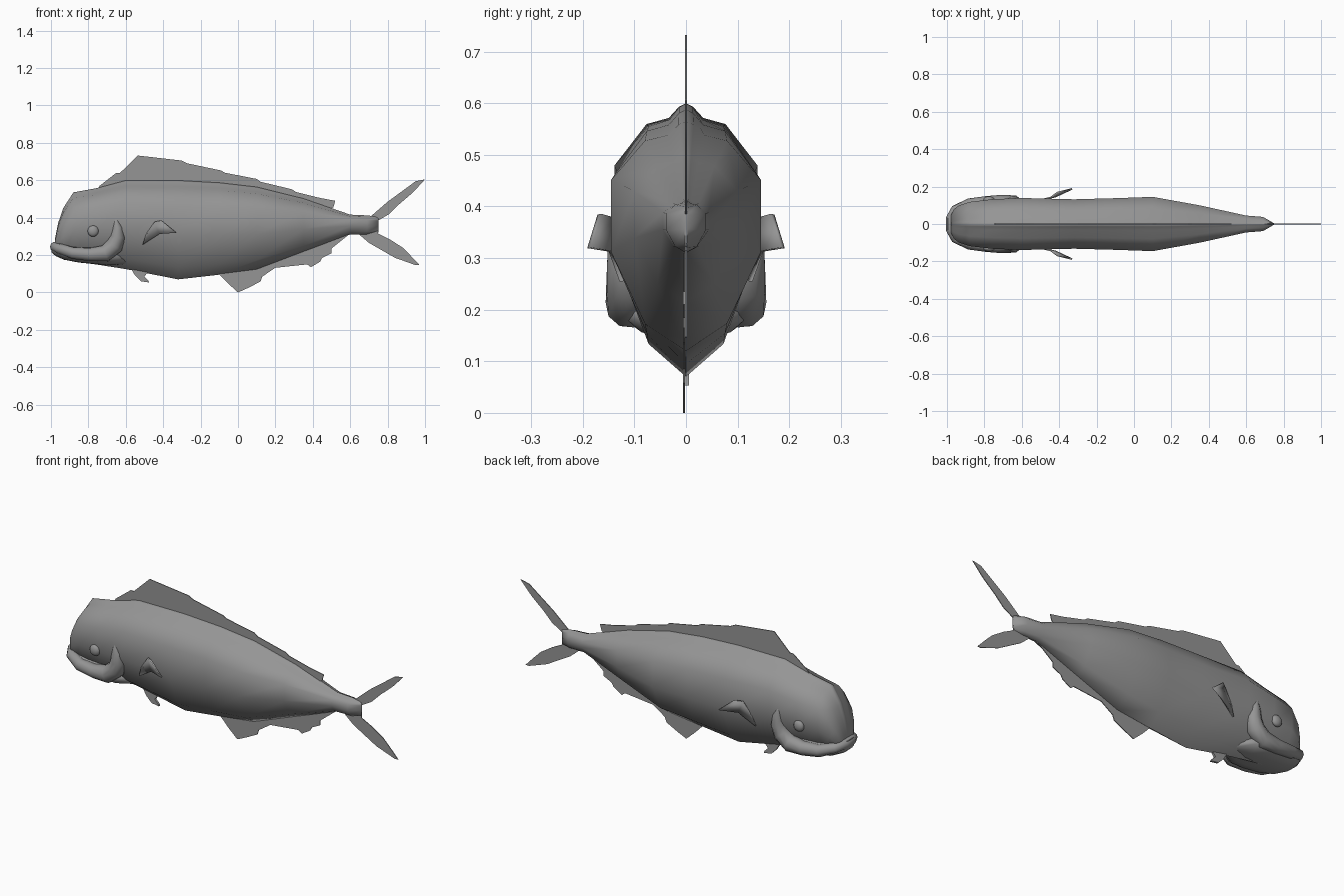
import bpy, bmesh, math
from mathutils import Vector

if "Cube" in bpy.data.objects:
    bpy.data.objects.remove(bpy.data.objects["Cube"])

grey = bpy.data.materials.new("dark_grey")
grey.diffuse_color = (.3, .3, .3, 1)
grey.use_nodes = True
grey.node_tree.nodes["Principled BSDF"].inputs["Base Color"].default_value = grey.diffuse_color


def finish(name, bm, angle=40):
    bmesh.ops.recalc_face_normals(bm, faces=bm.faces)
    me = bpy.data.meshes.new(name)
    bm.to_mesh(me)
    bm.free()
    me.materials.append(grey)
    ob = bpy.data.objects.new(name, me)
    bpy.context.collection.objects.link(ob)
    for o in bpy.context.selected_objects:
        o.select_set(False)
    bpy.context.view_layer.objects.active = ob
    ob.select_set(True)
    bpy.ops.object.shade_smooth_by_angle(angle=math.radians(angle))
    return ob


def loft(name, rings, angle=40):
    bm = bmesh.new()
    vs = [[bm.verts.new(p) for p in r] for r in rings]
    n = len(vs[0])
    for a, b in zip(vs, vs[1:]):
        for i in range(n):
            bm.faces.new((a[i], a[(i + 1) % n], b[(i + 1) % n], b[i]))
    bm.faces.new(vs[0])
    bm.faces.new(vs[-1])
    return finish(name, bm, angle)


def section_loft(name, stations, half, angle=40):
    # half: right-hand outline from top to bottom as (width, height) fractions
    loop = half + [(-u, v) for u, v in half[-2:0:-1]]
    loft(name, [[(x, u * w, b + v * (t - b)) for u, v in loop]
                for x, b, t, w in stations], angle)


def flat_fin(name, outline, y=0.0, thick=0.004):
    bm = bmesh.new()
    f = bm.faces.new([bm.verts.new((x, y - thick / 2, z)) for x, z in outline])
    r = bmesh.ops.extrude_face_region(bm, geom=[f])
    bmesh.ops.translate(bm, vec=(0, thick, 0),
                        verts=[e for e in r["geom"] if isinstance(e, bmesh.types.BMVert)])
    bmesh.ops.triangulate(bm, faces=[g for g in bm.faces if len(g.verts) > 4])
    return finish(name, bm, 20)


# Body: x, bottom, top, half width
section_loft("body", [
    (-.978, .22, .29, .05), (-.962, .19, .37, .08), (-.935, .18, .45, .10),
    (-.88, .165, .535, .118), (-.76, .15, .557, .132), (-.6, .125, .60, .139),
    (-.32, .07, .60, .132), (-.1, .095, .588, .138), (.1, .12, .565, .145), (.35, .215, .503, .1),
    (.6, .31, .416, .045), (.69, .31, .412, .038), (.75, .32, .405, .003)],
    [(0, 1), (.1, .985), (.24, .94), (.55, .915), (1, .745),
     (1, .43), (.55, .12), (0, 0)], 65)

# Chin
section_loft("chin", [
    (-.998, .215, .265, .035), (-.975, .195, .262, .075), (-.93, .175, .25, .105),
    (-.85, .16, .24, .122), (-.75, .15, .24, .128), (-.68, .145, .22, .115),
    (-.6, .15, .2, .06)],
    [(0, 1), (.8, 1), (1, .7), (.97, .45), (.75, .15), (.4, .02), (0, 0)], 60)

# Lip running back into the gill cover: x, half width, z, radius
path = [(-.98, .03, .245, .026), (-.955, .075, .235, .027), (-.88, .105, .21, .032),
        (-.79, .112, .203, .037), (-.71, .11, .208, .046), (-.66, .109, .25, .047),
        (-.643, .115, .30, .04), (-.645, .125, .35, .027), (-.652, .13, .39, .008)]
full = [Vector((x, -w, z)) for x, w, z, r in path[::-1]] + [Vector(p[:3]) for p in path]
radii = [p[3] for p in path[::-1]] + [p[3] for p in path]
rings = []
for i, (c, r) in enumerate(zip(full, radii)):
    t = (full[min(i + 1, len(full) - 1)] - full[max(i - 1, 0)]).normalized()
    # frame carried along the path: outward first, then the third axis
    out = Vector((-.3, c.y * 8, 0)) if abs(t.y) < .4 else Vector((-1, c.y * 8, 0))
    u = (out - t * out.dot(t)).normalized()
    v = t.cross(u)
    rings.append([c + r * (math.cos(k * math.pi / 5) * u + math.sin(k * math.pi / 5) * v)
                  for k in range(10)])
loft("lip_and_gill_cover", rings, 60)

# Centre-line fins
flat_fin("dorsal_fin", [
    (-.75, .55), (-.74, .57), (-.65, .64), (-.63, .64), (-.535, .732), (-.3, .705), (-.27, .69),
    (-.09, .652), (-.07, .64), (.1, .607), (.12, .592), (.29, .551), (.31, .537), (.44, .505),
    (.52, .49), (.51, .455), (.48, .44), (.1, .54), (-.3, .57), (-.6, .57)])
flat_fin("anal_fin", [
    (-.12, .12), (-.1, .097), (-.055, .05), (0, 0), (.055, .025), (.12, .058), (.13, .085), (.2, .132),
    (.37, .15), (.39, .135), (.44, .165), (.45, .185), (.5, .21), (.5, .235), (.6, .315),
    (.35, .24), (.1, .15)], -.004)
flat_fin("pelvic_fin", [
    (-.58, .14), (-.55, .09), (-.52, .06), (-.475, .053), (-.48, .065), (-.5, .085),
    (-.485, .105), (-.48, .13)], 0, .012)
flat_fin("tail_fin", [
    (.64, .37), (.71, .407), (.8, .485), (.95, .595), (1, .605), (.95, .55), (.93, .53), (.86, .47),
    (.81, .42), (.75, .385), (.745, .36), (.75, .315), (.81, .285), (.88, .24), (.92, .2), (.97, .147),
    (.95, .146), (.84, .185), (.7, .265), (.63, .325)])

# Paired pectoral fins and eyes
for s, side in ((-1, "front"), (1, "back")):
    bm = bmesh.new()
    v = [bm.verts.new((x, s * y, z)) for x, y, z in (
        (-.51, .125, .255), (-.49, .131, .315), (-.445, .142, .378), (-.41, .168, .385),
        (-.33, .188, .32), (-.42, .146, .313))]
    bm.faces.new((v[0], v[1], v[2], v[5]))
    bm.faces.new((v[2], v[3], v[4], v[5]))
    fin = finish("pectoral_fin_" + side, bm, 30)
    m = fin.modifiers.new("thickness", "SOLIDIFY")
    m.thickness = .008
    m.offset = 0
    bm = bmesh.new()
    bmesh.ops.create_uvsphere(bm, u_segments=14, v_segments=8, radius=.03)
    bmesh.ops.scale(bm, vec=(1, .6, 1), verts=bm.verts)
    bmesh.ops.translate(bm, vec=(-.775, s * .13, .328), verts=bm.verts)
    finish("eye_" + side, bm, 60)
